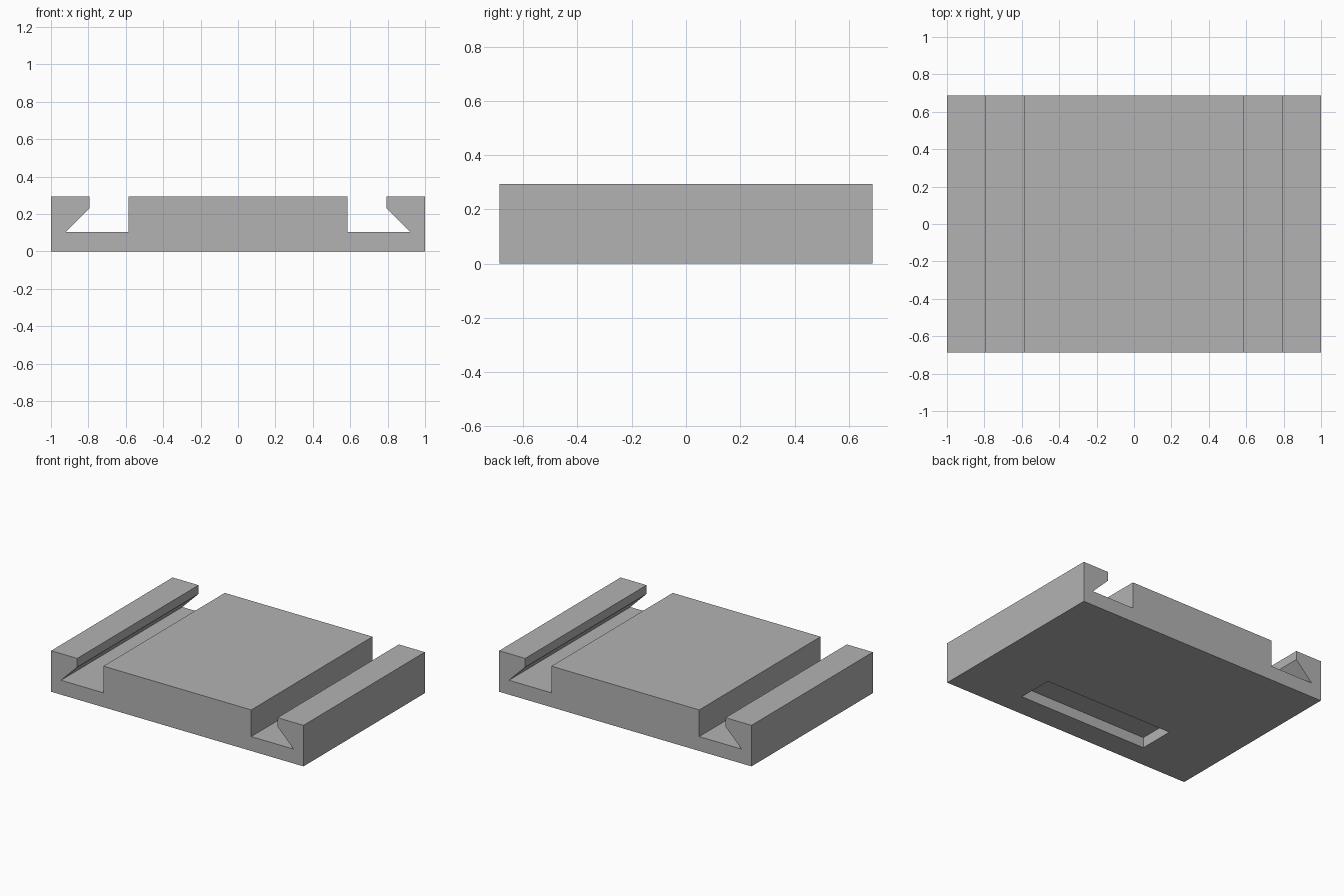
import bpy
import bmesh
from mathutils import Matrix

if "Cube" in bpy.data.objects:
    bpy.data.objects.remove(bpy.data.objects["Cube"], do_unlink=True)

HALF_DEPTH = 0.687
HEIGHT = 0.294

# Plain grey material
grey = bpy.data.materials.new("plain grey")
grey.use_nodes = True
colour = (0.45, 0.45, 0.45, 1)
grey.diffuse_color = colour
grey.node_tree.nodes["Principled BSDF"].inputs["Base Color"].default_value = colour


def add_object(name, bm):
    mesh = bpy.data.meshes.new(name)
    bmesh.ops.recalc_face_normals(bm, faces=bm.faces)
    bm.to_mesh(mesh)
    bm.free()
    mesh.materials.append(grey)
    obj = bpy.data.objects.new(name, mesh)
    bpy.context.collection.objects.link(obj)
    return obj


# Plate: half profile with undercut groove, mirrored and extruded front to back
half = [(1, 0), (1, HEIGHT), (0.794, HEIGHT), (0.794, 0.231),
        (0.922, 0.103), (0.586, 0.103), (0.586, HEIGHT)]
profile = half + [(-x, z) for x, z in reversed(half)]
bm = bmesh.new()
face = bm.faces.new([bm.verts.new((x, -HALF_DEPTH, z)) for x, z in profile])
result = bmesh.ops.extrude_face_region(bm, geom=[face])
moved = [v for v in result["geom"] if isinstance(v, bmesh.types.BMVert)]
bmesh.ops.translate(bm, verts=moved, vec=(0, 2 * HALF_DEPTH, 0))
plate = add_object("grooved_plate", bm)

# Shallow rectangular pocket in the underside
bm = bmesh.new()
bmesh.ops.create_cube(bm, size=1, matrix=Matrix.Translation((0, -0.386, 0))
                      @ Matrix.Diagonal((1.024, 0.26, 0.15, 1)))
cutter = add_object("pocket_cutter", bm)
cutter.hide_render = True
cutter.hide_viewport = True

pocket = plate.modifiers.new("underside pocket", "BOOLEAN")
pocket.operation = "DIFFERENCE"
pocket.solver = "EXACT"
pocket.object = cutter
